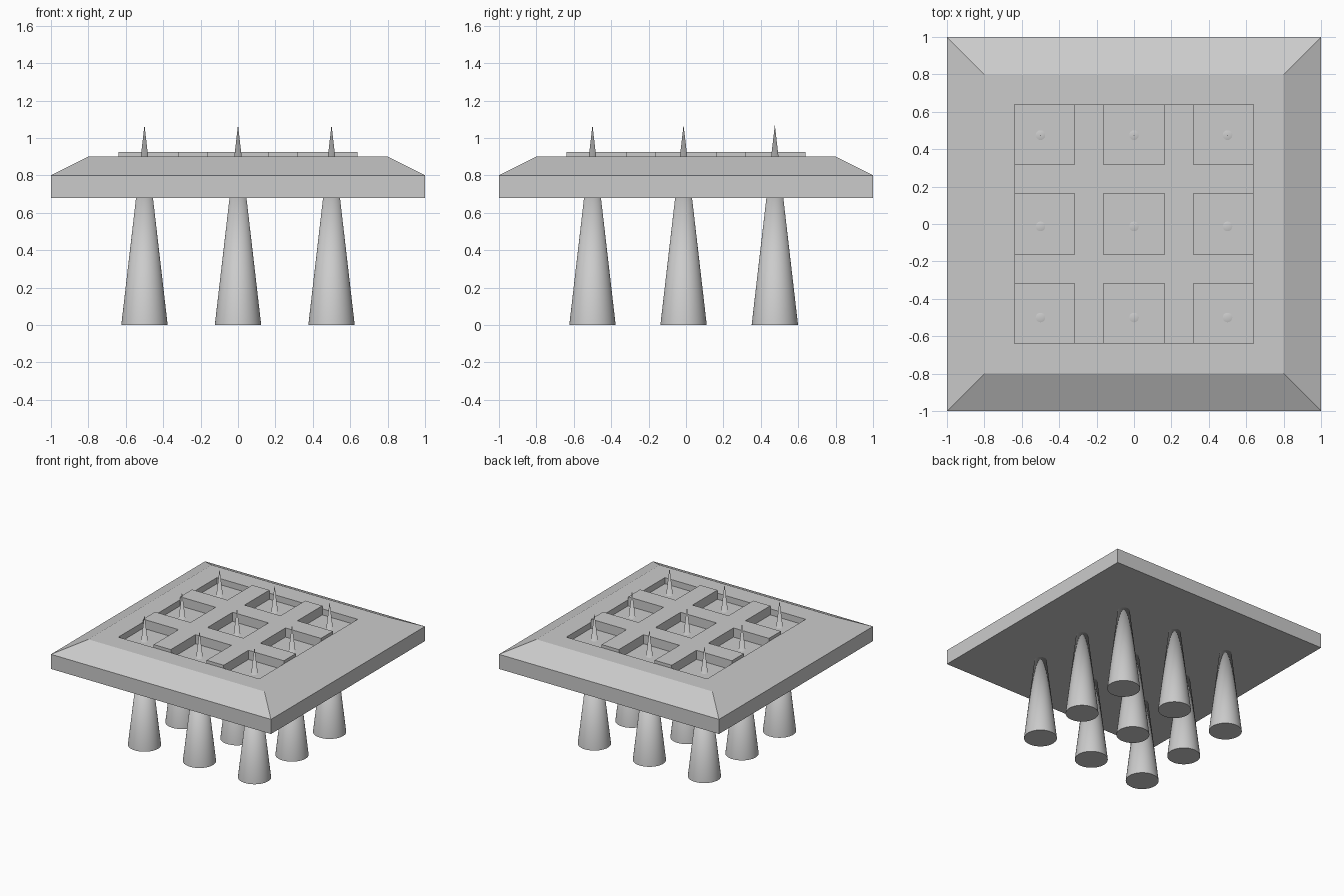
import bpy
import bmesh

if "Cube" in bpy.data.objects:
    bpy.data.objects.remove(bpy.data.objects["Cube"])


def finish(bm, name):
    bmesh.ops.recalc_face_normals(bm, faces=bm.faces)
    mesh = bpy.data.meshes.new(name)
    bm.to_mesh(mesh)
    bm.free()
    obj = bpy.data.objects.new(name, mesh)
    bpy.context.collection.objects.link(obj)
    return obj


# Slab: square rings from the underside up, over the chamfer and down into the tray
bm = bmesh.new()
rings = []
for half, z in [(1, 0.68), (1, 0.8), (0.8, 0.9), (0.64, 0.9), (0.64, 0.85)]:
    rings.append([bm.verts.new((sx * half, sy * half, z))
                  for sx, sy in [(-1, -1), (1, -1), (1, 1), (-1, 1)]])
for lo, hi in zip(rings, rings[1:]):
    for i in range(4):
        j = (i + 1) % 4
        bm.faces.new((lo[i], lo[j], hi[j], hi[i]))
bm.faces.new(rings[0][::-1])
bm.faces.new(rings[-1])
finish(bm, "slab")

# Raised lattice dividing the tray into nine cells, extruded from a 5 x 5 plan
cuts = [-0.64, -0.318, -0.163, 0.163, 0.318, 0.64]
bm = bmesh.new()
grid = [[bm.verts.new((x, y, 0.85)) for y in cuts] for x in cuts]
for i in range(5):
    for j in range(5):
        if i % 2 or j % 2:
            bm.faces.new((grid[i][j], grid[i + 1][j],
                          grid[i + 1][j + 1], grid[i][j + 1]))
loose = [v for v in bm.verts if not v.link_faces]
bmesh.ops.delete(bm, geom=loose, context='VERTS')
ext = bmesh.ops.extrude_face_region(bm, geom=bm.faces[:], use_keep_orig=True)
top = [g for g in ext["geom"] if isinstance(g, bmesh.types.BMVert)]
bmesh.ops.translate(bm, verts=top, vec=(0, 0, 0.075))
finish(bm, "cell_lattice")

# Tapered legs whose tips pierce the slab as spikes
for x in (-0.5, 0, 0.5):
    for y in (-0.5, -0.013, 0.475):
        bpy.ops.mesh.primitive_cone_add(vertices=48, radius1=0.124, radius2=0,
                                        depth=1.07, location=(x, y, 0.535))
        bpy.context.object.name = "spike_leg"
        bpy.ops.object.shade_smooth_by_angle()
